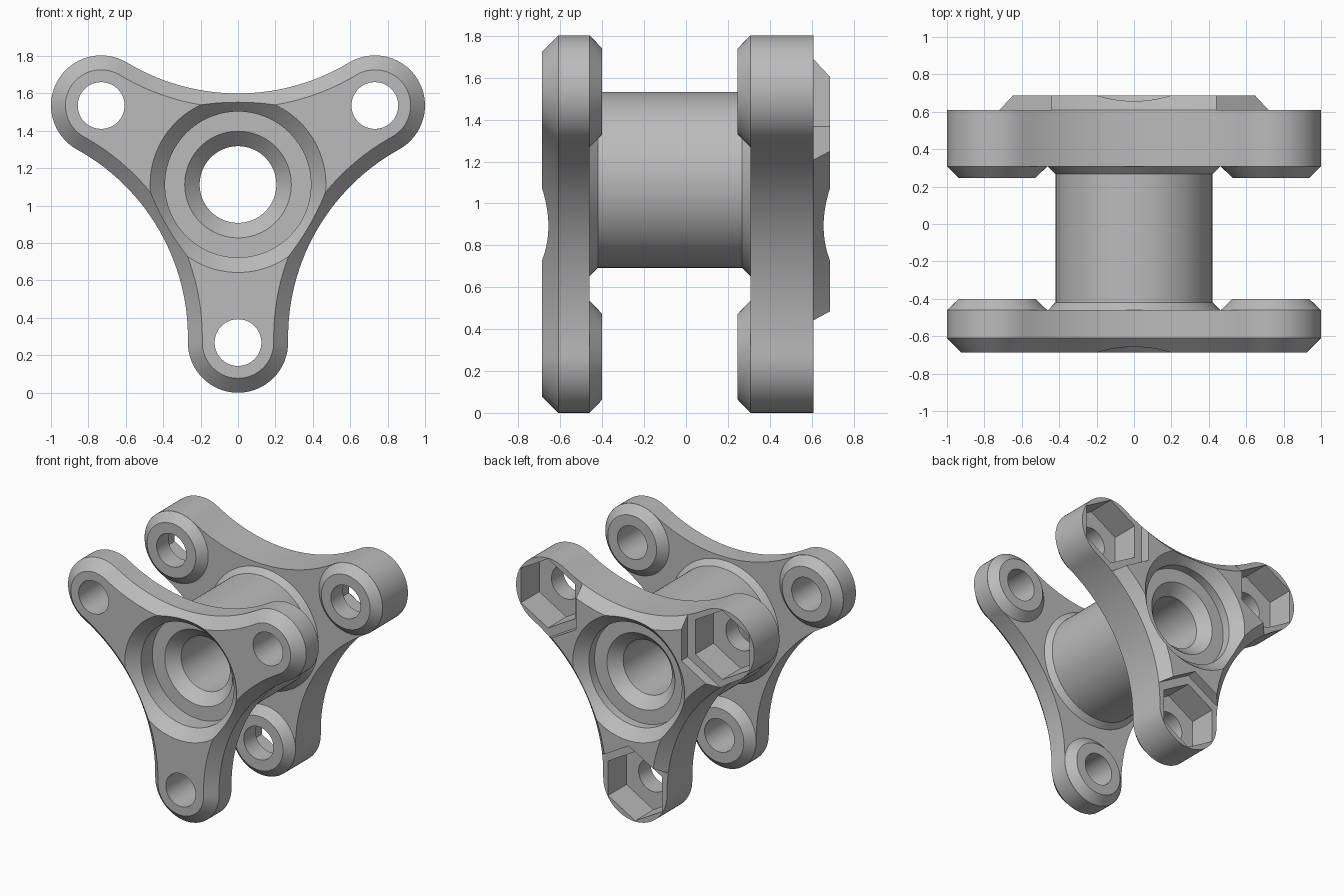
import bpy, bmesh, math
from math import sin, cos, pi

if "Cube" in bpy.data.objects:
    bpy.data.objects.remove(bpy.data.objects["Cube"])

CZ, R, LOBE = 1.113, 0.845, 0.268      # hub height, lobe distance, lobe radius
WAIST = 0.487                          # hub centre to concave edge
# concave arc tangent to two neighbouring lobes
lx, ly = R * cos(pi / 3), R * sin(pi / 3)
k = WAIST - LOBE
D = (lx * lx + ly * ly - k * k) / (2 * (lx - k))
RHO = D - WAIST
ANGLES = [-pi / 2 + i * 2 * pi / 3 for i in range(3)]
LOBES = [(R * cos(a), CZ + R * sin(a)) for a in ANGLES]

grey = bpy.data.materials.new("light grey")
grey.diffuse_color = (0.5, 0.5, 0.5, 1)
grey.use_nodes = True
grey.node_tree.nodes["Principled BSDF"].inputs["Base Color"].default_value = grey.diffuse_color


def loft(name, rings):
    """Closed solid from rings given as (list of xz points, y)."""
    bm = bmesh.new()
    vs = [[bm.verts.new((x, y, z)) for x, z in pts] for pts, y in rings]
    n = len(vs[0])
    for a, b in zip(vs, vs[1:]):
        for i in range(n):
            bm.faces.new((a[i], a[(i + 1) % n], b[(i + 1) % n], b[i]))
    bm.faces.new(vs[0])
    bm.faces.new(vs[-1])
    bmesh.ops.recalc_face_normals(bm, faces=bm.faces)
    me = bpy.data.meshes.new(name)
    bm.to_mesh(me)
    bm.free()
    ob = bpy.data.objects.new(name, me)
    bpy.context.collection.objects.link(ob)
    me.materials.append(grey)
    return ob


def circle(c, r, n=64):
    # start angle puts a hexagon's points up and down
    return [(c[0] + r * cos(2 * pi * i / n + pi / 2),
             c[1] + r * sin(2 * pi * i / n + pi / 2)) for i in range(n)]


def lathe(name, c, profile, n=64):
    return loft(name, [(circle(c, r, n), y) for r, y in profile])


def outline(inset=0.0):
    """Three-lobed plate outline, moved inward by inset."""
    pts = []
    beta = math.atan2(D * sin(pi / 3), D * cos(pi / 3) - R)
    for a in ANGLES:
        r = LOBE - inset
        for i in range(33):
            t = a - beta + 2 * beta * i / 32
            pts.append((R * cos(a) + r * cos(t), CZ + R * sin(a) + r * sin(t)))
        t0, t1 = a + beta + pi, a + 2 * pi / 3 - beta + pi
        r = RHO + inset
        for i in range(1, 28):
            t = t0 + (t1 - t0) * i / 28
            pts.append((D * cos(a + pi / 3) + r * cos(t),
                        CZ + D * sin(a + pi / 3) + r * sin(t)))
    return pts


def combine(target, tool, op):
    m = target.modifiers.new("bool", 'BOOLEAN')
    m.operation, m.object, m.solver = op, tool, 'EXACT'
    bpy.context.view_layer.objects.active = target
    bpy.ops.object.modifier_apply(modifier=m.name)
    bpy.data.objects.remove(tool)


hub = (0, CZ)
CH = 0.077

# plates with a chamfered outer edge
front = loft("front_plate", [(outline(CH), -0.687), (outline(), -0.61), (outline(), -0.46)])
back = loft("back_plate", [(outline(), 0.307), (outline(), 0.61), (outline(CH), 0.687)])

# chamfered bosses facing each other
for c in LOBES:
    for plate, y, s in ((front, -0.46, 1), (back, 0.307, -1)):
        combine(plate, lathe("boss", c, [(0.18, y - s * 0.05), (0.267, y - s * 0.001),
                                         (0.267, y), (0.205, y + s * 0.06)]), 'UNION')

# spool between the plates, flared at both ends
body = lathe("spool_body", hub, [(0.44, -0.49), (0.46, -0.46), (0.42, -0.42),
                                 (0.42, 0.267), (0.46, 0.307), (0.44, 0.34)], 96)
combine(body, front, 'UNION')
combine(body, back, 'UNION')

# stepped, countersunk bore through the hub
bore = lathe("bore", hub, [(0.493, -0.71), (0.39, -0.607), (0.39, -0.47), (0.285, -0.47),
                           (0.205, -0.39), (0.205, 0.46), (0.285, 0.54), (0.39, 0.54),
                           (0.39, 0.607), (0.493, 0.71)], 96)
combine(body, bore, 'DIFFERENCE')

# bolt holes, hexagonal flats and nut pockets in the lobes
for c in LOBES:
    combine(body, lathe("flat", c, [(0.335, 0.61), (0.335, 0.8)], 6), 'DIFFERENCE')
    combine(body, lathe("pocket", c, [(0.262, 0.39), (0.262, 0.8)], 6), 'DIFFERENCE')
    combine(body, lathe("bolt_hole", c, [(0.125, -0.8), (0.125, 0.8)], 48), 'DIFFERENCE')

bpy.ops.object.select_all(action='DESELECT')
body.select_set(True)
bpy.context.view_layer.objects.active = body
bpy.ops.object.shade_smooth_by_angle(angle=math.radians(25))
